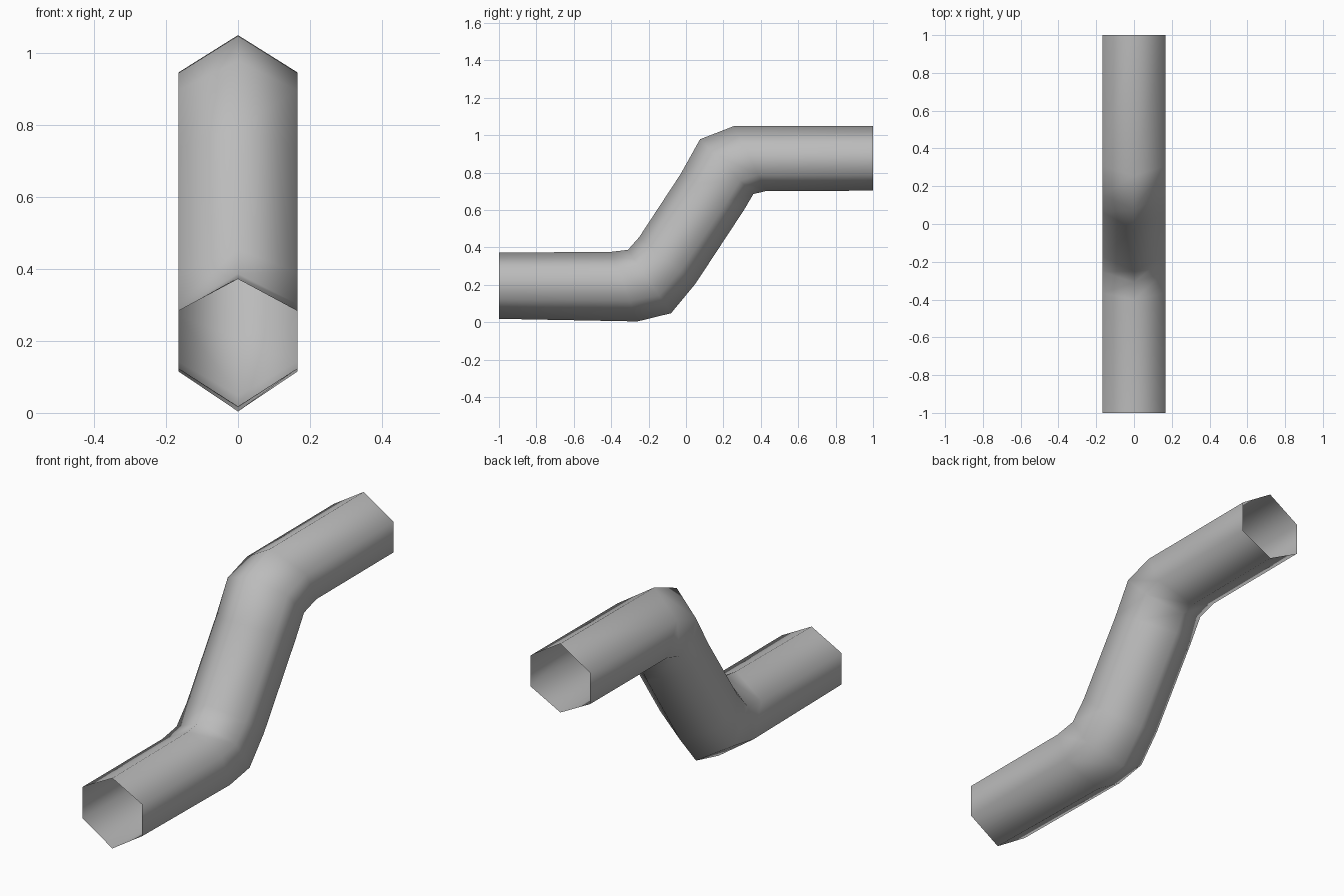
import bpy, bmesh
from mathutils import Vector

if "Cube" in bpy.data.objects:
    bpy.data.objects.remove(bpy.data.objects["Cube"])

grey = bpy.data.materials.new("grey_metal")
grey.diffuse_color = (0.5, 0.5, 0.5, 1)
grey.use_nodes = True
grey.node_tree.nodes["Principled BSDF"].inputs["Base Color"].default_value = grey.diffuse_color

HALF_WIDTH = 0.166
# Cross-sections along the pipe: top ridge (y, z), bottom ridge (y, z),
# and how far the lower / upper side corners sit in from each ridge
SECTIONS = [
    ((-1.00, 0.372), (-1.00, 0.018), 0.30, 0.25),
    ((-0.40, 0.376), (-0.26, 0.004), 0.30, 0.25),
    ((-0.31, 0.387), (-0.08, 0.048), 0.28, 0.25),
    ((-0.25, 0.455), (0.05, 0.205), 0.27, 0.26),
    ((-0.03, 0.790), (0.31, 0.600), 0.26, 0.27),
    ((0.075, 0.978), (0.36, 0.685), 0.25, 0.28),
    ((0.255, 1.048), (0.43, 0.702), 0.25, 0.30),
    ((1.00, 1.050), (1.00, 0.703), 0.25, 0.30),
]


def hexagon(bm, top, bottom, low, high):
    t, b = Vector((0, *top)), Vector((0, *bottom))
    side = Vector((HALF_WIDTH, 0, 0))
    upper, lower = t.lerp(b, high), b.lerp(t, low)
    return [bm.verts.new(p) for p in
            (t, upper + side, lower + side, b, lower - side, upper - side)]


# Open-ended hexagonal pipe with a double bend
bm = bmesh.new()
rings = [hexagon(bm, *s) for s in SECTIONS]
for a, b in zip(rings, rings[1:]):
    for i in range(6):
        j = (i + 1) % 6
        bm.faces.new((a[i], a[j], b[j], b[i])).smooth = True
bmesh.ops.recalc_face_normals(bm, faces=bm.faces)
mesh = bpy.data.meshes.new("bent_pipe")
bm.to_mesh(mesh)
bm.free()
mesh.materials.append(grey)
pipe = bpy.data.objects.new("bent_pipe", mesh)
bpy.context.collection.objects.link(pipe)
